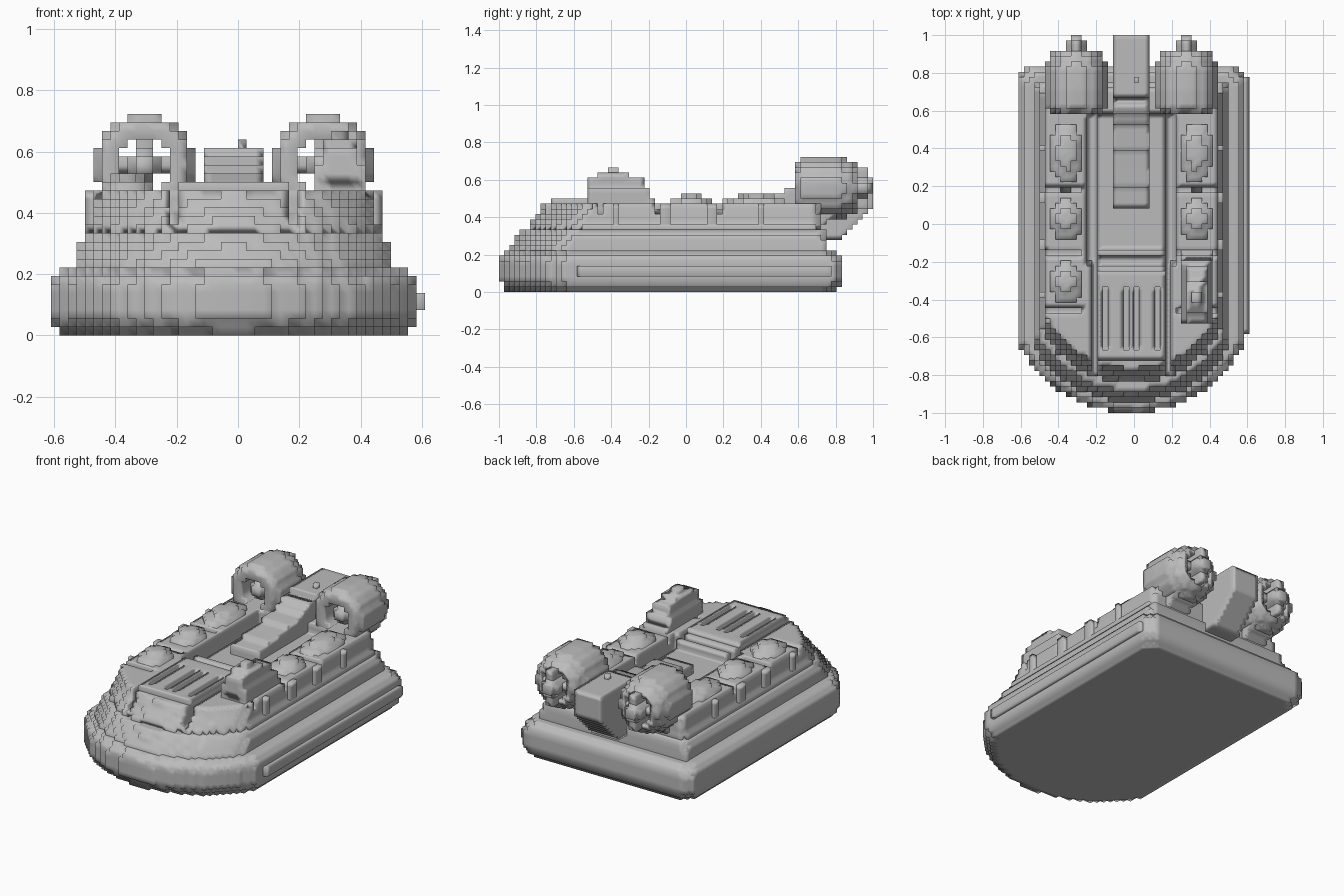
import bpy, bmesh, math
from mathutils import Vector, Matrix
from mathutils.bvhtree import BVHTree

if "Cube" in bpy.data.objects:
    bpy.data.objects.remove(bpy.data.objects["Cube"])

H = 1 / 36            # edge of one building block
MID = -H / 2          # centre plane of the craft

grey = bpy.data.materials.new("plain grey")
grey.use_nodes = True
grey.diffuse_color = (0.5, 0.5, 0.5, 1)
grey.node_tree.nodes["Principled BSDF"].inputs["Base Color"].default_value = (0.5, 0.5, 0.5, 1)


# ---- primitive solids, each returned as a bmesh ----
def rings(loops):
    """Skin a stack of equal-length loops into a closed solid."""
    bm = bmesh.new()
    rows = [[bm.verts.new(p) for p in loop] for loop in loops]
    n = len(rows[0])
    for a, b in zip(rows, rows[1:]):
        for i in range(n):
            bm.faces.new((a[i], a[(i + 1) % n], b[(i + 1) % n], b[i]))
    bm.faces.new(rows[0][::-1])
    bm.faces.new(rows[-1])
    bmesh.ops.recalc_face_normals(bm, faces=bm.faces)
    return bm


def box(x0, x1, y0, y1, z0, z1):
    return rings([[(x0, y0, z), (x1, y0, z), (x1, y1, z), (x0, y1, z)] for z in (z0, z1)])


def prism(x0, x1, profile):
    return rings([[(x, y, z) for y, z in profile] for x in (x0, x1)])


def lathe(x, z, profile, sides=32):
    """Turn (y, radius) pairs around an axis running front to back."""
    turn = [math.tau * i / sides for i in range(sides)]
    return rings([[(x + r * math.cos(a), y, z + r * math.sin(a)) for a in turn] for y, r in profile])


def ball(x, y, z, rx, ry, rz):
    bm = bmesh.new()
    bmesh.ops.create_uvsphere(bm, u_segments=24, v_segments=12, radius=1,
                              matrix=Matrix.Translation((x, y, z)) @ Matrix.Diagonal((rx, ry, rz, 1)))
    return bm


def hull(levels, chamfer=0.03):
    """Stack of round-bowed outlines: (height, half width, bow, stern)."""
    loops = []
    for z, w, bow, stern in levels:
        sag = 0.6 * w
        radius = (w * w + sag * sag) / (2 * sag)
        spread = math.asin(w / radius)
        turn = [spread * (i / 12 - 1) for i in range(25)]
        loop = [(radius * math.sin(a), bow + radius - radius * math.cos(a), z) for a in turn]
        loop += [(w, stern - chamfer, z), (w - chamfer, stern, z),
                 (chamfer - w, stern, z), (-w, stern - chamfer, z)]
        loops.append(loop)
    return rings(loops)


# ---- turning solids into stepped blocks ----
def fill(tree, bm):
    """Cells of the common lattice that lie inside a solid."""
    cells = set()
    lo, hi = ([f(v.co[k] for v in bm.verts) for k in range(3)] for f in (min, max))
    for i in range(math.floor(lo[0] / H) - 1, math.ceil(hi[0] / H) + 2):
        for j in range(math.floor(lo[1] / H) - 1, math.ceil(hi[1] / H) + 1):
            start = Vector(((i + 0.003) * H, (j + 0.507) * H, lo[2] - 1))
            hits = []
            while True:
                hit = tree.ray_cast(start, Vector((0, 0, 1)))[0]
                if hit is None:
                    break
                hits.append(hit.z)
                start.z = hit.z + 1e-5
            for a, b in zip(hits[::2], hits[1::2]):
                for k in range(math.ceil(a / H - 0.5), math.floor(b / H - 0.5) + 1):
                    cells.add((i, j, k))
    return cells


SIDES = [(axis, s) for axis in range(3) for s in (0, 1)]


def part(name, solids, cuts=()):
    """Join solids, take away cuts and build the stepped skin with soft normals."""
    cells, trees = set(), []
    for group, sign in ((solids, 1), (cuts, -1)):
        for bm in group:
            tree = BVHTree.FromBMesh(bm)
            found = fill(tree, bm)
            cells = cells | found if sign > 0 else cells - found
            trees.append((tree, sign))
            bm.free()
    bm, corners = bmesh.new(), {}
    for cell in cells:
        for axis, s in SIDES:
            beside = list(cell)
            beside[axis] += 2 * s - 1
            if tuple(beside) in cells:
                continue
            quad = []
            for du, dv in ((0, 0), (1, 0), (1, 1), (0, 1)):
                c = list(cell)
                c[axis] += s
                c[(axis + 1) % 3] += du
                c[(axis + 2) % 3] += dv
                c = tuple(c)
                if c not in corners:
                    corners[c] = bm.verts.new(((c[0] - 0.5) * H, c[1] * H, c[2] * H))
                quad.append(corners[c])
            bm.faces.new(quad if s else quad[::-1])
    bm.normal_update()
    normals = []
    for v in bm.verts:
        near = [(t.find_nearest(v.co), sign) for t, sign in trees]
        best, sign = min(near, key=lambda n: n[0][3])
        normals.append((best[1] * sign + v.normal * 0.6).normalized())
    mesh = bpy.data.meshes.new(name)
    bm.to_mesh(mesh)
    bm.free()
    mesh.polygons.foreach_set("use_smooth", [True] * len(mesh.polygons))
    mesh.normals_split_custom_set_from_vertices(normals)
    mesh.materials.append(grey)
    obj = bpy.data.objects.new(name, mesh)
    obj.location.x = MID
    bpy.context.collection.objects.link(obj)


# ---- air cushion and hull ----
part("skirt", [hull([(0, .55, -.945, .79), (.03, .58, -.98, .82), (.07, .594, -1, .845), (.15, .594, -1, .845),
                     (.19, .585, -.99, .83), (.21, .565, -.965, .8)], 0.05)])
part("side_strip", [box(.58, .625, -.57, .77, .08, .14)])
part("lower_hull", [hull([(.18, .53, -.965, .76), (.23, .525, -.95, .76), (.28, .515, -.915, .755),
                          (.334, .49, -.87, .74)])])

# upper hull with trenches around the middle deck, bow channels and slots between the pods
cuts = [box(-.21, .21, -.13, .58, .415, .6), box(-.236, .236, -.21, -.16, .38, .6)]
for s in (-1, 1):
    a, b = sorted((s * .182, s * .235))
    cuts.append(box(a, b, -.2, .57, .36, .6))
    a, b = sorted((s * .182, s * .207))
    cuts.append(box(a, b, -.9, -.2, .36, .6))
    a, b = sorted((s * .25, s * .5))
    cuts += [box(a, b, y - .02, y + .02, .43, .6) for y in (-.46, -.15, .175)]
part("upper_hull", [hull([(.32, .485, -.865, .73), (.37, .472, -.83, .72), (.42, .462, -.79, .72),
                          (.467, .45, -.76, .71)])], cuts)

# slatted vent on the bow
slots = [box(x - .012, x + .012, -.66, -.34, .46, .6) for x in (-.139, -.028, .028, .139)]
part("bow_vent", [box(-.18, .18, -.71, -.26, .4, .495)], slots)
part("deck_rib", [box(-.18, .18, -.16, -.13, .4, .47)])

# ---- both sides ----
for s, side in ((-1, "right"), (1, "left")):
    pods = [(.025, .13), (.38, .19)] + ([(-.31, .13)] if s < 0 else [])
    for n, (y, half) in enumerate(pods, 1):
        part(f"{side}_pod_{n}", [ball(s * .345, y, .425, .11, half * 1.1, .1)])
    for n, y in enumerate((-.38, -.11, .14, .4), 1):
        a, b = sorted((s * .44, s * .485))
        part(f"{side}_post_{n}", [box(a, b, y - .016, y + .016, .32, .465)])

    # fan engine: pylon, open casing, hub and vanes
    x, z = s * .2917, .556
    part(f"{side}_pylon", [prism(x - .09, x + .09, [(.6, .4), (.6, .44), (.84, .44), (.72, .34)])])
    part(f"{side}_engine", [lathe(x, z, [(.585, .14), (.612, .16), (.7, .168), (.82, .163), (.88, .145), (.93, .115)])],
         [lathe(x, z, [(.5, .1), (.7, .088), (.86, .088), (1, .1)])])
    part(f"{side}_engine_hub", [ball(x, .69, z, .058, .07, .058),
                                lathe(x, z, [(.68, .05), (.96, .045), (1, .04)])])
    part(f"{side}_engine_vanes", [box(x - .028, x + .028, .84, .98, z - .112, z + .112),
                                  box(x - .112, x + .112, .84, .93, z - .028, z + .028)])

# ---- cabin on the left side ----
part("cabin", [prism(.265, .43, [(-.53, .42), (-.52, .56), (-.22, .56), (-.19, .52), (-.13, .42)]),
               prism(.292, .402, [(-.53, .5), (-.52, .6), (-.47, .63), (-.32, .63), (-.23, .6), (-.2, .5)]),
               prism(.315, .375, [(-.46, .6), (-.42, .66), (-.36, .66), (-.31, .6)])])

# ---- raised tail between the engines ----
part("tail_ramp", [prism(-.097, .097, [(.08, .38), (.09, .47), (.3, .5), (.5, .53), (.64, .6), (1, .6),
                                       (1, .46), (.84, .29), (.68, .29)])],
     [box(-.2, .2, .638, .668, .57, .7)])
part("tail_light", [box(.015, .041, .74, .79, .58, .63)])
